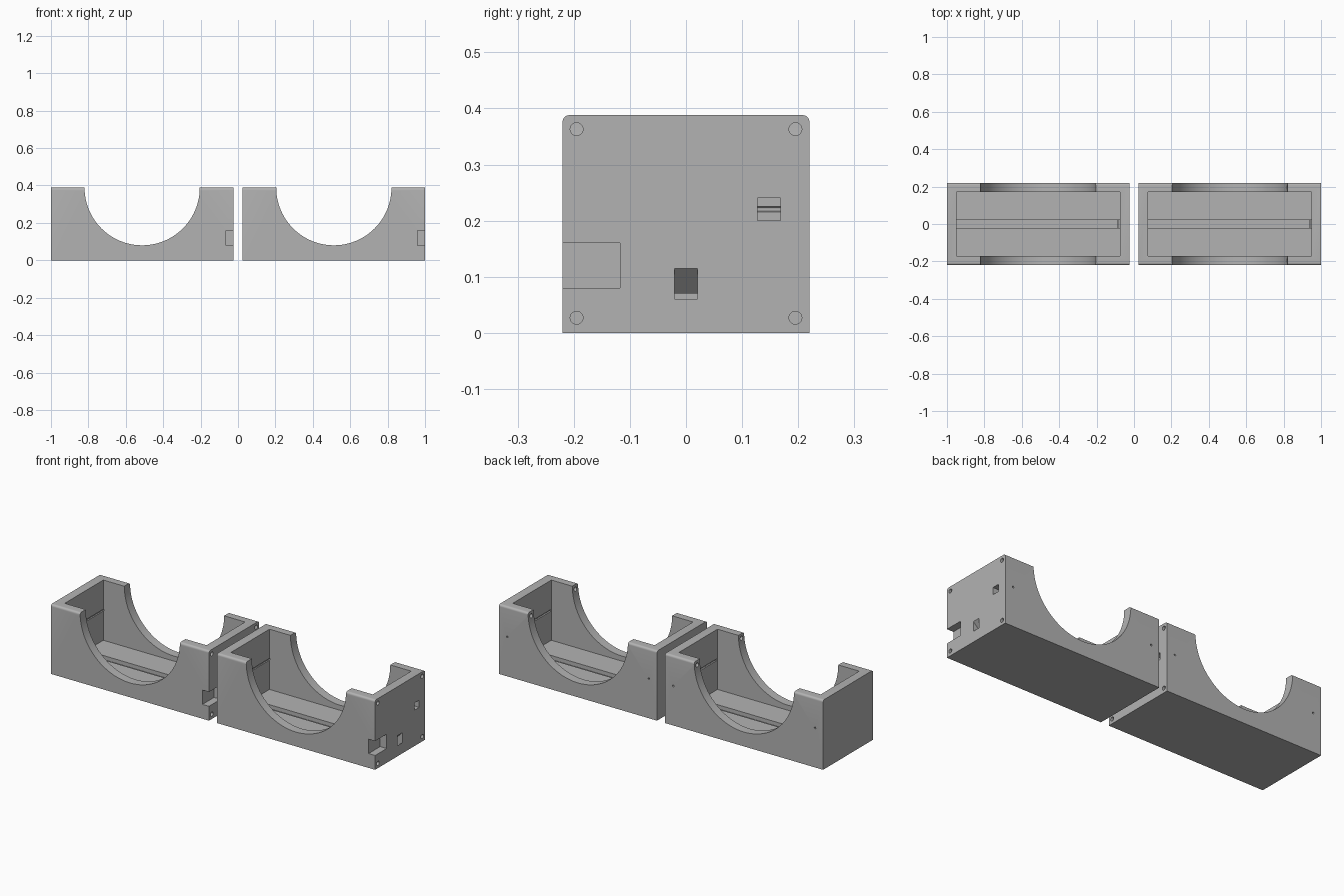
import bpy, bmesh, math
from mathutils import Matrix

if "Cube" in bpy.data.objects:
    bpy.data.objects.remove(bpy.data.objects["Cube"])

W, D, H = 0.975, 0.44, 0.388      # size of one half
WALL = 0.05
FLOOR = 0.052
X, Y = W / 2, D / 2

grey = bpy.data.materials.new("plain grey")
grey.diffuse_color = (0.45, 0.45, 0.45, 1)
grey.use_nodes = True
grey.node_tree.nodes["Principled BSDF"].inputs["Base Color"].default_value = grey.diffuse_color


def make(name, bm):
    bmesh.ops.recalc_face_normals(bm, faces=bm.faces[:])
    me = bpy.data.meshes.new(name)
    bm.to_mesh(me)
    bm.free()
    me.materials.append(grey)
    ob = bpy.data.objects.new(name, me)
    bpy.context.collection.objects.link(ob)
    return ob


def box(name, x0, x1, y0, y1, z0, z1, slope=0.0):
    """Box between limits; slope lowers its x0 end."""
    bm = bmesh.new()
    bmesh.ops.create_cube(bm, size=1)
    for v in bm.verts:
        end = v.co.x < 0
        v.co = (x0 if end else x1,
                y0 if v.co.y < 0 else y1,
                (z0 if v.co.z < 0 else z1) - (slope if end else 0))
    return make(name, bm)


def rod(name, axis, centre, radius, length, sides):
    bm = bmesh.new()
    bmesh.ops.create_cone(bm, cap_ends=True, segments=sides, radius1=radius,
                          radius2=radius, depth=length)
    turn = Matrix.Rotation(math.pi / 2, 4, 'Y' if axis == 'X' else 'X')
    bmesh.ops.transform(bm, matrix=Matrix.Translation(centre) @ turn, verts=bm.verts)
    return make(name, bm)


# Body: rounded-top end profile swept along x
r = 0.012
profile = [(-Y, 0), (Y, 0)]
for side, start in ((1, 0), (-1, 90)):
    for i in range(7):
        a = math.radians(start + 15 * i)
        profile.append((side * (Y - r) + r * math.cos(a), H - r + r * math.sin(a)))
bm = bmesh.new()
face = bm.faces.new([bm.verts.new((-X, y, z)) for y, z in profile])
ext = bmesh.ops.extrude_face_region(bm, geom=[face])
bmesh.ops.translate(bm, vec=(W, 0, 0),
                    verts=[g for g in ext["geom"] if isinstance(g, bmesh.types.BMVert)])
body = make("cradle_right", bm)

inner = X - WALL
cutters = [
    # Tray interior and the round cradle opening
    box("cavity_cutter", -inner, inner, -Y + WALL, Y - WALL, FLOOR, H + 0.2),
    rod("arc_cutter", 'Y', (0, 0, H), 0.308, 1.0, 96),
    # Cable channel in the floor and its sloping outlet
    box("channel_cutter", -inner, inner + 0.005, -0.021, 0.021, 0.03, FLOOR + 0.02),
    box("outlet_cutter", X - 0.06, X + 0.01, -0.0205, 0.0205, 0.07, 0.125, 0.07),
    # Corner pocket and switch window in the end wall
    box("pocket_cutter", X - 0.04, X + 0.1, -Y - 0.1, -0.118, 0.08, 0.16),
    box("window_cutter", X - 0.1, X + 0.1, 0.127, 0.168, 0.2, 0.24),
]
# Long pin holes in the end wall corners
for y in (-0.195, 0.195):
    for z in (0.027, 0.363):
        cutters.append(rod("pin_cutter", 'X', (X, y, z), 0.0115, 0.4, 20))
# Fine wire holes from the back along both end walls
for x in (-inner, inner):
    cutters.append(rod("wire_cutter", 'Y', (x, 0.04, 0.22), 0.005, 0.41, 12))

for c in cutters:
    c.hide_render = True
    m = body.modifiers.new(c.name, 'BOOLEAN')
    m.operation = 'DIFFERENCE'
    m.solver = 'EXACT'
    m.object = c

# Bake the cuts and drop the cutters
deps = bpy.context.evaluated_depsgraph_get()
mesh = bpy.data.meshes.new_from_object(body.evaluated_get(deps))
body.modifiers.clear()
body.data = mesh
mesh.materials.clear()
mesh.materials.append(grey)
for p in mesh.polygons:
    p.material_index = 0
for c in cutters:
    bpy.data.objects.remove(c)

# Smooth curved cuts, keep edges sharp
bpy.ops.object.select_all(action='DESELECT')
body.select_set(True)
bpy.context.view_layer.objects.active = body
bpy.ops.object.shade_smooth_by_angle(angle=math.radians(30))

# Matching second half
twin = body.copy()
twin.name = "cradle_left"
bpy.context.collection.objects.link(twin)
body.location.x = 1 - X
twin.location.x = X - 1
